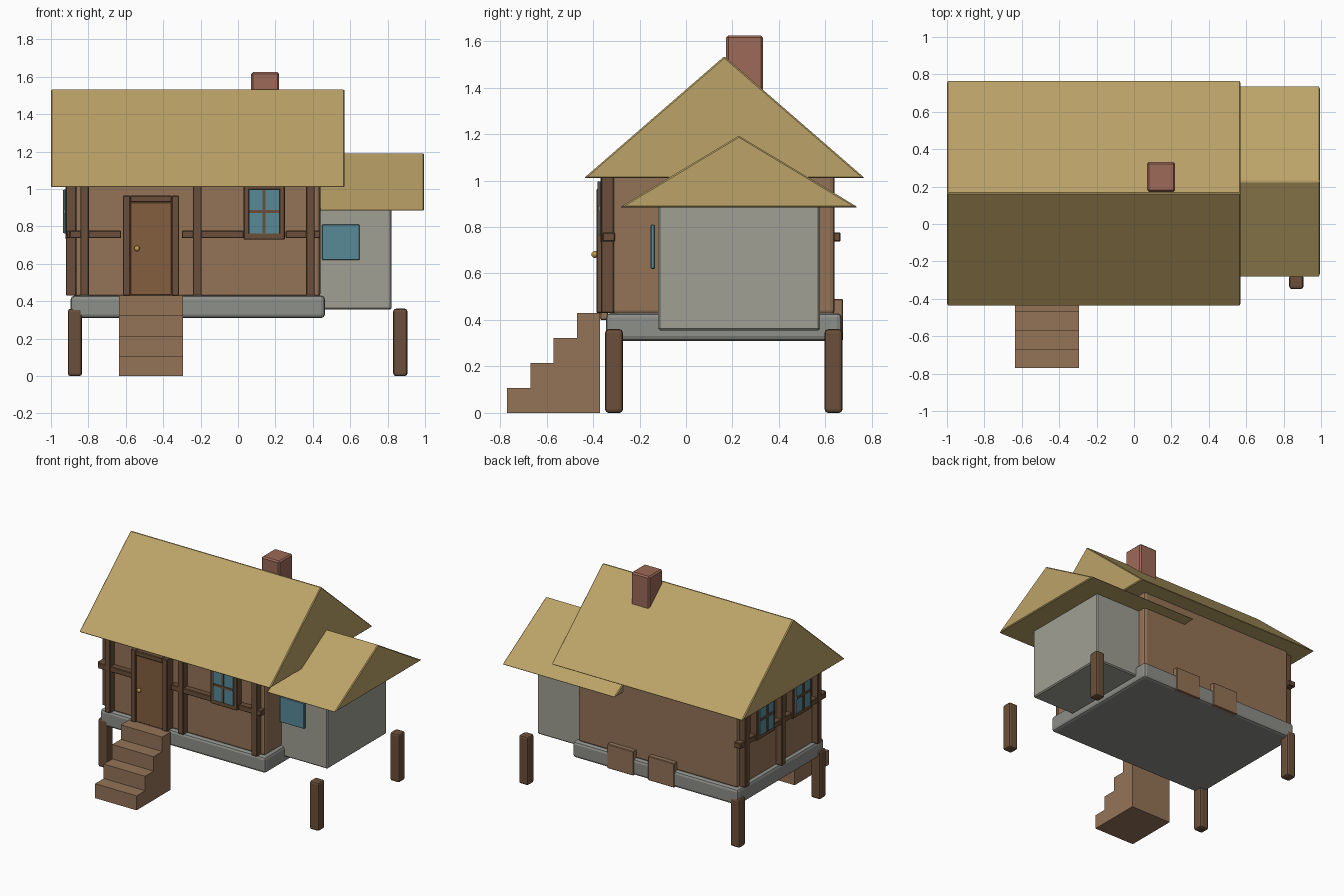
import bpy, bmesh

if "Cube" in bpy.data.objects:
    bpy.data.objects.remove(bpy.data.objects["Cube"])


def mat(name, r, g, b):
    m = bpy.data.materials.new(name)
    m.diffuse_color = [(c / 255) ** 2.2 for c in (r, g, b)] + [1]
    m.use_nodes = True
    m.node_tree.nodes["Principled BSDF"].inputs["Base Color"].default_value = m.diffuse_color
    return m


THATCH = mat("thatch", 186, 161, 103)
WALL = mat("wall_wood", 147, 115, 88)
BEAM = mat("dark_wood", 106, 80, 60)
DOOR = mat("door_wood", 130, 95, 65)
GLASS = mat("glass", 88, 136, 150)
BRICK = mat("brick", 155, 105, 88)
STONE = mat("stone", 140, 142, 136)
PLASTER = mat("plaster", 158, 158, 147)
BRASS = mat("brass", 195, 155, 80)


def finish(name, bm, material, bevel=0, segments=1):
    bmesh.ops.recalc_face_normals(bm, faces=bm.faces)
    me = bpy.data.meshes.new(name)
    bm.to_mesh(me)
    bm.free()
    ob = bpy.data.objects.new(name, me)
    bpy.context.collection.objects.link(ob)
    me.materials.append(material)
    if bevel:
        mod = ob.modifiers.new("bevel", "BEVEL")
        mod.width, mod.segments = bevel, segments
    return ob


def box(name, x, y, z, material, bevel=0, segments=1):
    """Box from (min, max) ranges."""
    bm = bmesh.new()
    bmesh.ops.create_cube(bm, size=1)
    for v in bm.verts:
        v.co = [r[0] + (c + 0.5) * (r[1] - r[0]) for c, r in zip(v.co, (x, y, z))]
    return finish(name, bm, material, bevel, segments)


def gable(name, x, y, z):
    """Solid triangular roof with its ridge along x."""
    bm = bmesh.new()
    profile = [(y[0], z[0]), (y[1], z[0]), ((y[0] + y[1]) / 2, z[1])]
    face = bm.faces.new([bm.verts.new((x[0], a, b)) for a, b in profile])
    ext = bmesh.ops.extrude_face_region(bm, geom=[face])["geom"]
    bmesh.ops.translate(bm, vec=(x[1] - x[0], 0, 0),
                        verts=[g for g in ext if isinstance(g, bmesh.types.BMVert)])
    return finish(name, bm, THATCH, 0.006)


def on_wall(side, name, u, depth, z, material, bevel=0.004):
    """Box on the front wall (u = x) or left wall (u = y); depth is outward from the wall."""
    face = -0.315 if side == "front" else -0.87
    d = (face - depth[1], face - depth[0])
    x, y = (u, d) if side == "front" else (d, u)
    return box(f"{side}_{name}", x, y, z, material, bevel)


def window(side, c):
    zc = 0.88
    for s in (-1, 1):
        on_wall(side, "window_jamb", sorted((c + s * 0.08, c + s * 0.11)), (-0.01, 0.052), (0.73, 1.03), BEAM)
    for z in ((0.73, 0.765), (0.995, 1.03)):
        on_wall(side, "window_rail", (c - 0.11, c + 0.11), (-0.01, 0.052), z, BEAM)
    on_wall(side, "window_glass", (c - 0.082, c + 0.082), (0.0, 0.06), (0.763, 0.997), GLASS, 0)
    on_wall(side, "window_mullion", (c - 0.008, c + 0.008), (0.05, 0.066), (0.765, 0.995), BEAM, 0)
    on_wall(side, "window_crossbar", (c - 0.08, c + 0.08), (0.05, 0.066), (zc - 0.008, zc + 0.008), BEAM, 0)


# Main house body
box("foundation", (-0.895, 0.465), (-0.345, 0.67), (0.31, 0.43), STONE, 0.02, 2)
box("main_walls", (-0.87, 0.44), (-0.315, 0.64), (0.42, 1.03), WALL, 0.02, 2)
gable("main_roof", (-1, 0.57), (-0.44, 0.77), (1.01, 1.535))
box("chimney", (0.07, 0.22), (0.172, 0.332), (1.15, 1.625), BRICK, 0.01)

# Side annex
box("annex_walls", (0.24, 0.82), (-0.12, 0.577), (0.355, 0.905), PLASTER, 0.008)
gable("annex_roof", (0.07, 0.995), (-0.285, 0.74), (0.885, 1.193))
box("annex_window", (0.45, 0.65), (-0.152, -0.134), (0.62, 0.81), GLASS, 0.003)

# Ground posts
for x in (-0.872, 0.868):
    for y in (-0.31, 0.635):
        box("ground_post", (x - 0.038, x + 0.038), (y - 0.038, y + 0.038), (0, 0.36), BEAM, 0.014, 2)

# Front steps
for i in range(4):
    box("step", (-0.635, -0.295), (-0.77 + i * 0.1, -0.67 + i * 0.1), (0, 0.1075 * (i + 1)), WALL)

# Timber framing
for side, centres in (("front", (-0.82, -0.218, 0.387)), ("left", (-0.26, 0.163, 0.59))):
    for c in centres:
        on_wall(side, "timber_post", (c - 0.023, c + 0.023), (-0.01, 0.05), (0.43, 1.05), BEAM)
for u in ((-0.9, -0.625), (-0.3, 0.03), (0.255, 0.44)):
    on_wall("front", "timber_rail", u, (-0.01, 0.045), (0.737, 0.777), BEAM)
on_wall("left", "timber_rail", (-0.34, 0.665), (-0.01, 0.045), (0.737, 0.777), BEAM)

# Windows
window("front", 0.14)
for c in (-0.05, 0.375):
    window("left", c)

# Door with frame, threshold and knob
for u in ((-0.615, -0.575), (-0.355, -0.315)):
    on_wall("front", "door_jamb", u, (-0.01, 0.07), (0.43, 0.965), BEAM)
on_wall("front", "door_lintel", (-0.575, -0.355), (-0.01, 0.07), (0.93, 0.965), BEAM)
on_wall("front", "door", (-0.575, -0.355), (-0.01, 0.06), (0.433, 0.93), DOOR)
on_wall("front", "threshold", (-0.6, -0.33), (0.02, 0.055), (0.4, 0.435), WALL)
bm = bmesh.new()
bmesh.ops.create_uvsphere(bm, u_segments=12, v_segments=8, radius=0.015)
for f in bm.faces:
    f.smooth = True
knob = finish("door_knob", bm, BRASS)
knob.location = (-0.54, -0.392, 0.682)

# Panels on the back of the foundation
for c in (0.068, -0.268):
    box("back_panel", (c - 0.108, c + 0.108), (0.63, 0.676), (0.31, 0.49), WALL, 0.004)
